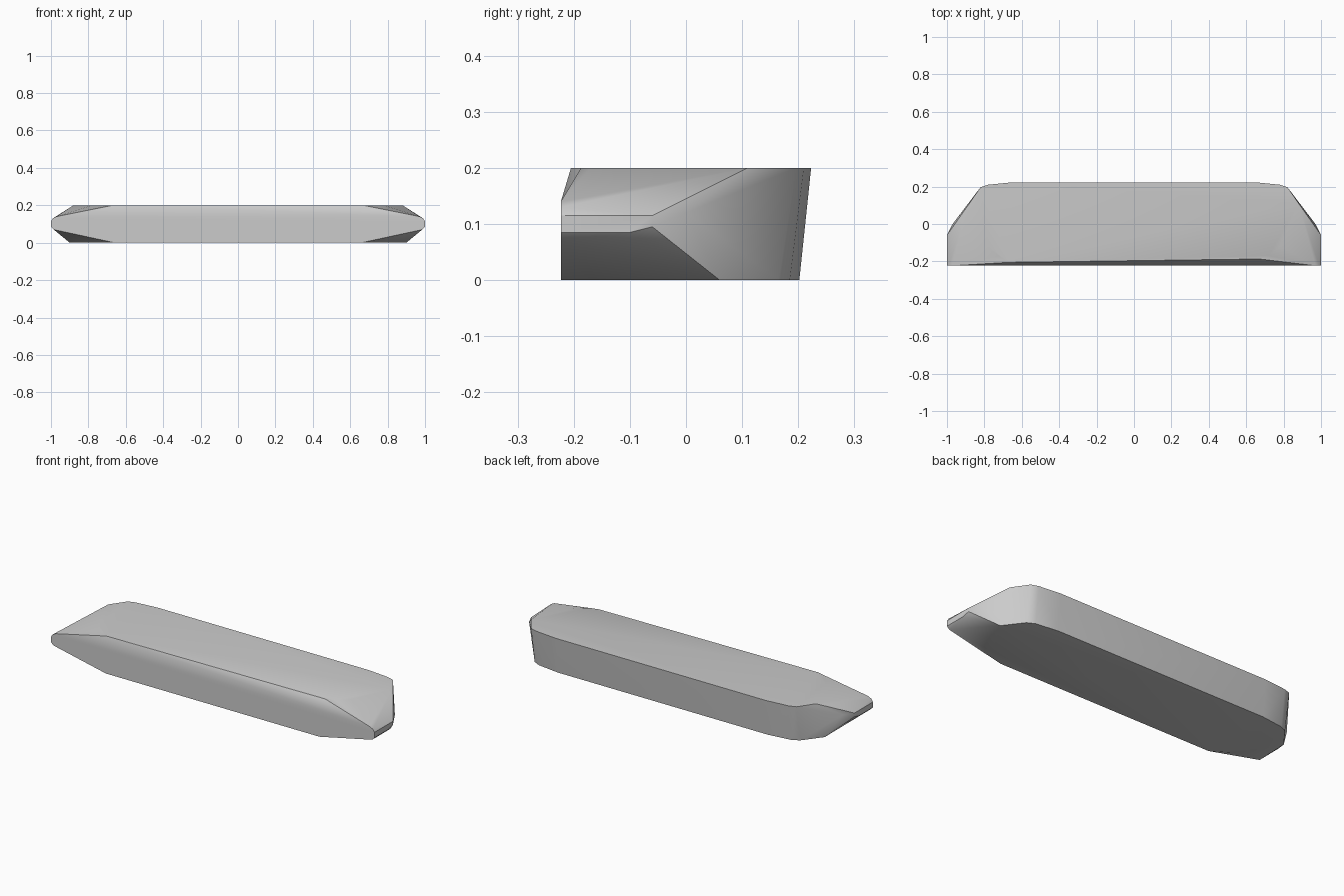
import bpy, bmesh, math

cube = bpy.data.objects.get("Cube")
if cube:
    bpy.data.objects.remove(cube, do_unlink=True)

# Material
grey = bpy.data.materials.new("plain grey")
grey.use_nodes = True
colour = (0.6, 0.6, 0.6, 1)
grey.diffuse_color = colour
grey.node_tree.nodes["Principled BSDF"].inputs["Base Color"].default_value = colour

# Half outlines: flat top, flat bottom and the blunt tip at each end
TOP = [(.72, -.17), (.78, -.12), (.82, -.03), (.85, .04), (.88, .11),
       (.82, .197), (.78, .21), (.65, .223)]
BOTTOM = [(.66, -.223), (.76, -.16), (.84, -.05), (.9, .06),
          (.82, .165), (.78, .185), (.65, .202)]
TIP = [(.97, -.223, .14), (.99, -.223, .13), (1, -.223, .115),
       (1, -.223, .085), (.985, -.223, .07),
       (1, -.1, .085), (1, -.1, .115), (1, -.06, .095), (1, -.06, .115),
       (.97, 0, .12)]


def half_points(side, front_edge):
    points = [(x, y, .2) for x, y in TOP] + [(x, y, 0) for x, y in BOTTOM] + TIP
    points.append((.67, front_edge, .2))
    return [(side * x, y, z) for x, y, z in points]


# Faceted bar wrapped around both mirrored ends
bm = bmesh.new()
for side, front_edge in ((1, -.187), (-1, -.205)):
    for p in half_points(side, front_edge):
        bm.verts.new(p)
hull = bmesh.ops.convex_hull(bm, input=bm.verts)
loose = [v for v in bm.verts if not v.link_faces]
bmesh.ops.delete(bm, geom=loose, context='VERTS')
bmesh.ops.dissolve_limit(bm, angle_limit=math.radians(1),
                         verts=bm.verts, edges=bm.edges)
bmesh.ops.recalc_face_normals(bm, faces=bm.faces)
mesh = bpy.data.meshes.new("tapered_bar")
bm.to_mesh(mesh)
bm.free()
mesh.materials.append(grey)
bar = bpy.data.objects.new("tapered_bar", mesh)
bpy.context.collection.objects.link(bar)

# Soft shading on the ends, crisp main edges
bpy.ops.object.select_all(action='DESELECT')
bar.select_set(True)
bpy.context.view_layer.objects.active = bar
bpy.ops.object.shade_smooth_by_angle(angle=math.radians(30))
